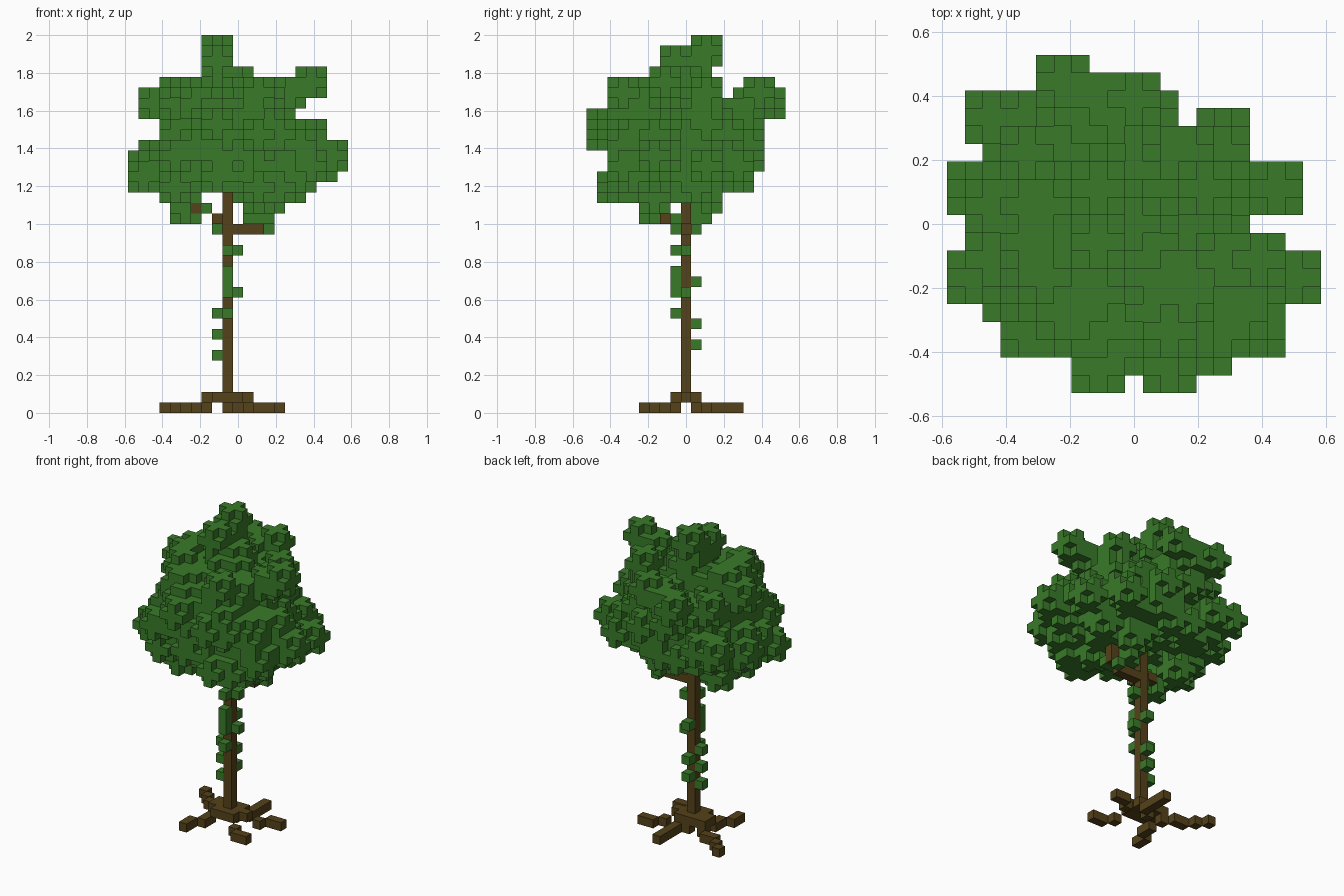
import bpy, bmesh, random
from itertools import product
from mathutils import Vector

random.seed(5)
if "Cube" in bpy.data.objects:
    bpy.data.objects.remove(bpy.data.objects["Cube"], do_unlink=True)

UNIT = 2 / 36                              # block size
ORIGIN = Vector((-UNIT, 0, UNIT / 2))      # middle of the lowest trunk block
SIDES = [(1, 0, 0), (-1, 0, 0), (0, 1, 0), (0, -1, 0), (0, 0, 1), (0, 0, -1)]


def make_material(name, colour):
    mat = bpy.data.materials.new(name)
    mat.use_nodes = True
    mat.diffuse_color = (*colour, 1)
    bsdf = next(n for n in mat.node_tree.nodes if n.type == 'BSDF_PRINCIPLED')
    bsdf.inputs["Base Color"].default_value = (*colour, 1)
    bsdf.inputs["Roughness"].default_value = 0.9
    return mat


def build_blocks(name, cells, material, solid):
    """Mesh the block faces that no other block covers."""
    bm = bmesh.new()
    for cell in sorted(cells):
        centre = ORIGIN + Vector(cell) * UNIT
        for side in SIDES:
            if tuple(a + b for a, b in zip(cell, side)) in solid:
                continue
            n = Vector(side)
            u = Vector((n.y, n.z, n.x))
            v = n.cross(u)
            bm.faces.new([bm.verts.new(centre + (n + u * a + v * b) * UNIT / 2)
                          for a, b in ((-1, -1), (1, -1), (1, 1), (-1, 1))])
    bmesh.ops.remove_doubles(bm, verts=bm.verts, dist=UNIT / 50)
    mesh = bpy.data.meshes.new(name)
    bm.to_mesh(mesh)
    bm.free()
    mesh.materials.append(material)
    obj = bpy.data.objects.new(name, mesh)
    bpy.context.collection.objects.link(obj)
    return obj


def cluster(x, y, z):
    """A leaf cluster: three blocks a side with the corners missing."""
    return {(x + i, y + j, z + k) for i, j, k in product((-1, 0, 1), repeat=3)
            if abs(i) + abs(j) + abs(k) < 3}


# Crown extents per layer, from the top down: x min, x max, y min, y max
TOP_LAYER = 32
LAYERS = [
    (-2, 2, -3, 3), (-6, 6, -7, 3), (-8, 6, -7, 3), (-8, 6, -7, 4),
    (-8, 6, -9, 7), (-6, 9, -9, 7), (-6, 9, -9, 7), (-8, 11, -9, 7),
    (-9, 11, -7, 7), (-9, 11, -7, 7), (-9, 10, -8, 6), (-9, 8, -8, 6),
    (-7, 7, -8, 3), (-5, 5, -6, 3), (-5, 4, -4, 2)]
# Crown outline in plan, from the back row to the front row: x min, x max
BACK_ROW = 9
PLAN = [
    (-4, -2), (-4, 2), (-8, 3), (-8, 7), (-8, 7), (-7, 7), (-9, 10),
    (-9, 10), (-9, 10), (-8, 8), (-8, 9), (-9, 11), (-9, 11), (-9, 11),
    (-7, 9), (-6, 9), (-6, 9), (-2, 6), (-2, 4)]
NOTCHES = [(4, 6), (1, -9)]


def allowed(cell):
    x, y, z = cell
    layer, row = TOP_LAYER - z, BACK_ROW - y
    if not (0 <= layer < len(LAYERS) and 0 <= row < len(PLAN)):
        return False
    if z <= 20 and -2 <= x <= 0:           # clearing around the trunk
        return False
    if (z <= 19 and y in (0, -2) and x > 0) or (x, y) in NOTCHES:
        return False
    x0, x1, y0, y1 = LAYERS[layer]
    return x0 <= x <= x1 and y0 <= y <= y1 and PLAN[row][0] <= x <= PLAN[row][1]


def inside_oval(x, y, z):
    """Oval layers, narrower across the diagonal near the top and bottom."""
    x0, x1, y0, y1 = LAYERS[TOP_LAYER - z]
    dx = (2 * x - x0 - x1) / (x1 - x0)
    dy = (2 * y - y0 - y1) / (y1 - y0)
    reach = min(5.4 + max(0, 27 - z), 8.6, 8.6 - 1.5 * (22 - z))
    return dx * dx + dy * dy < 0.95 and abs(0.82 * x + 0.57 * y) <= reach


# Crown: scattered clusters, then the ones that stick out
crown = set()
for x, y, z in product(range(-9, 12), range(-9, 10), range(18, 33)):
    leaves = cluster(x, y, z)
    if all(map(allowed, leaves)) and inside_oval(x, y, z) and random.random() < 0.15:
        crown |= leaves
for centre in [(-1, 2, 34), (-1, -1, 33), (-1, 1, 32), (1, 0, 31), (8, -2, 31),
               (6, -2, 30), (5, 2, 30), (-5, -1, 30), (3, -6, 30), (-7, 1, 29),
               (-3, 8, 29), (-2, 6, 28), (1, 7, 30), (0, 6, 29), (-1, 7, 29),
               (-5, 4, 28), (8, -3, 26), (-1, -8, 27), (3, -8, 26), (5, -7, 26),
               (10, -3, 24), (-8, 2, 23), (-8, -3, 22), (8, -6, 23), (6, 5, 23),
               (-7, 6, 24), (-5, 6, 24), (-6, 4, 23), (2, 6, 25), (-5, -6, 24),
               (9, 2, 23), (3, -7, 21), (-4, -3, 19), (4, -3, 20), (3, 2, 20)]:
    crown |= cluster(*centre)
crown.discard((-3, -4, 19))                # opening in front of a branch tip

# Trunk with a flared foot
trunk = {(0, 0, z) for z in range(1, 24)}
foot = {(x, y, 1) for x, y in product((-1, 0, 1), repeat=2)}
foot |= {(-2, 0, 1), (2, 0, 1), (-2, 1, 1)}

# Roots lying on the ground
roots = {(x, y, 0) for x, y in [
    (-2, -1), (-2, -2), (-3, -3), (-3, -4),
    (2, -2), (3, -3), (4, -3),
    (3, 1), (4, 2), (5, 2),
    (0, 1), (1, 2), (1, 3), (1, 4), (1, 5),
    (-2, 1), (-3, 2), (-4, 2), (-5, 3), (-6, 4)]}

# Branches into the crown
branches = {(x, 0, 17) for x in range(1, 4)}
branches |= {(4, 0, z) for z in (18, 19, 20)}
branches |= {(-1, -1, 18), (-1, -2, 18), (-2, -2, 19), (-3, -2, 19), (-3, -3, 19)}

# Single leaves along the trunk and under the crown
trunk_leaves = {(0, -1, z) for z in (9, 11, 12, 13, 15)}
trunk_leaves |= {(1, 0, z) for z in (11, 15)}
trunk_leaves |= {(-1, 0, z) for z in (5, 7, 9)}
trunk_leaves |= {(0, 1, z) for z in (6, 8, 12)}
trunk_leaves |= {(-1, -1, 17), (4, 1, 17), (-2, -3, 19)}
trunk_leaves |= {(x, -1, 18) for x in (2, 3, 4)}
trunk_leaves |= {(2, 1, 18), (3, 1, 18), (3, 2, 18), (2, 2, 19)}

wood = trunk | foot | roots | branches
crown -= wood | trunk_leaves
solid = wood | crown | trunk_leaves

leaf_green = make_material("leaf green", (0.041, 0.195, 0.022))
bark_brown = make_material("bark brown", (0.09, 0.054, 0.0105))

build_blocks("leaf_crown", crown, leaf_green, solid)
build_blocks("trunk_leaves", trunk_leaves, leaf_green, solid)
build_blocks("trunk", trunk | foot, bark_brown, solid)
build_blocks("roots", roots, bark_brown, solid)
build_blocks("branches", branches, bark_brown, solid)
